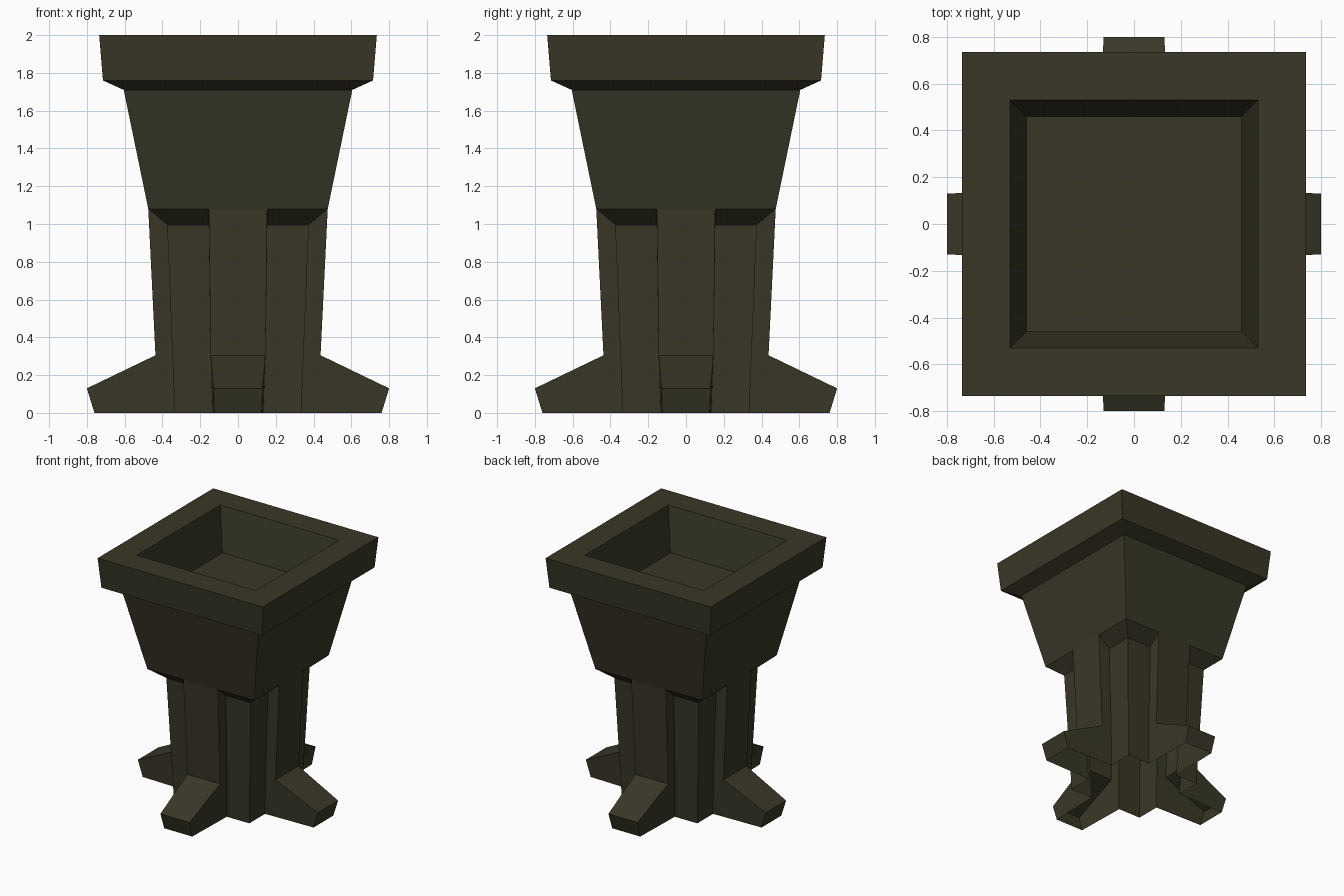
import bpy, bmesh, math

if "Cube" in bpy.data.objects:
    bpy.data.objects.remove(bpy.data.objects["Cube"])

mat = bpy.data.materials.new("dark olive")
mat.diffuse_color = (0.041, 0.038, 0.020, 1.0)
mat.use_nodes = True
mat.node_tree.nodes["Principled BSDF"].inputs["Base Color"].default_value = mat.diffuse_color


def loft(name, rings, cap_top=False):
    """Skin a stack of closed rings, ordered bottom to top, as a flat-shaded shell."""
    bm = bmesh.new()
    loops = [[bm.verts.new(p) for p in ring] for ring in rings]
    for a, b in zip(loops, loops[1:]):
        n = len(a)
        for i in range(n):
            j = (i + 1) % n
            bm.faces.new((a[i], a[j], b[j], b[i]))
    if cap_top:
        bm.faces.new(loops[-1])
    bmesh.ops.remove_doubles(bm, verts=bm.verts, dist=0.0005)
    me = bpy.data.meshes.new(name)
    bm.to_mesh(me)
    bm.free()
    me.materials.append(mat)
    ob = bpy.data.objects.new(name, me)
    bpy.context.collection.objects.link(ob)
    return ob


def quarter_turns(points):
    """Repeat one side's points around the z axis."""
    out = []
    for k in range(4):
        c, s = round(math.cos(k * math.pi / 2)), round(math.sin(k * math.pi / 2))
        out += [(c * x - s * y, s * x + c * y, z) for x, y, z in points]
    return out


def cross_ring(p, w, zp, c, v, zc):
    """Cross outline: rib face at distance p (half width w), square core of half size c."""
    return quarter_turns([(p, -w, zp), (p, w, zp), (c, v, zc), (c, c, zc), (v, c, zc)])


# Pedestal: square core with four ribs flaring into feet, open underneath
loft("pedestal", [
    cross_ring(0.76, 0.125, 0.0, 0.335, 0.135, 0.0),
    cross_ring(0.80, 0.13, 0.13, 0.34, 0.139, 0.13),
    cross_ring(0.437, 0.145, 0.305, 0.347, 0.145, 0.305),
    cross_ring(0.475, 0.155, 1.08, 0.375, 0.155, 0.995),
    cross_ring(0.475, 0.155, 1.08, 0.475, 0.155, 1.08),   # chamfer under the bowl
])

# Bowl: flared square body, rim, and recessed inside
profile = [(0.475, 1.08), (0.605, 1.71), (0.715, 1.76),
           (0.735, 2.0), (0.53, 2.0), (0.46, 1.66)]
loft("bowl", [quarter_turns([(h, h, z)]) for h, z in profile], cap_top=True)
